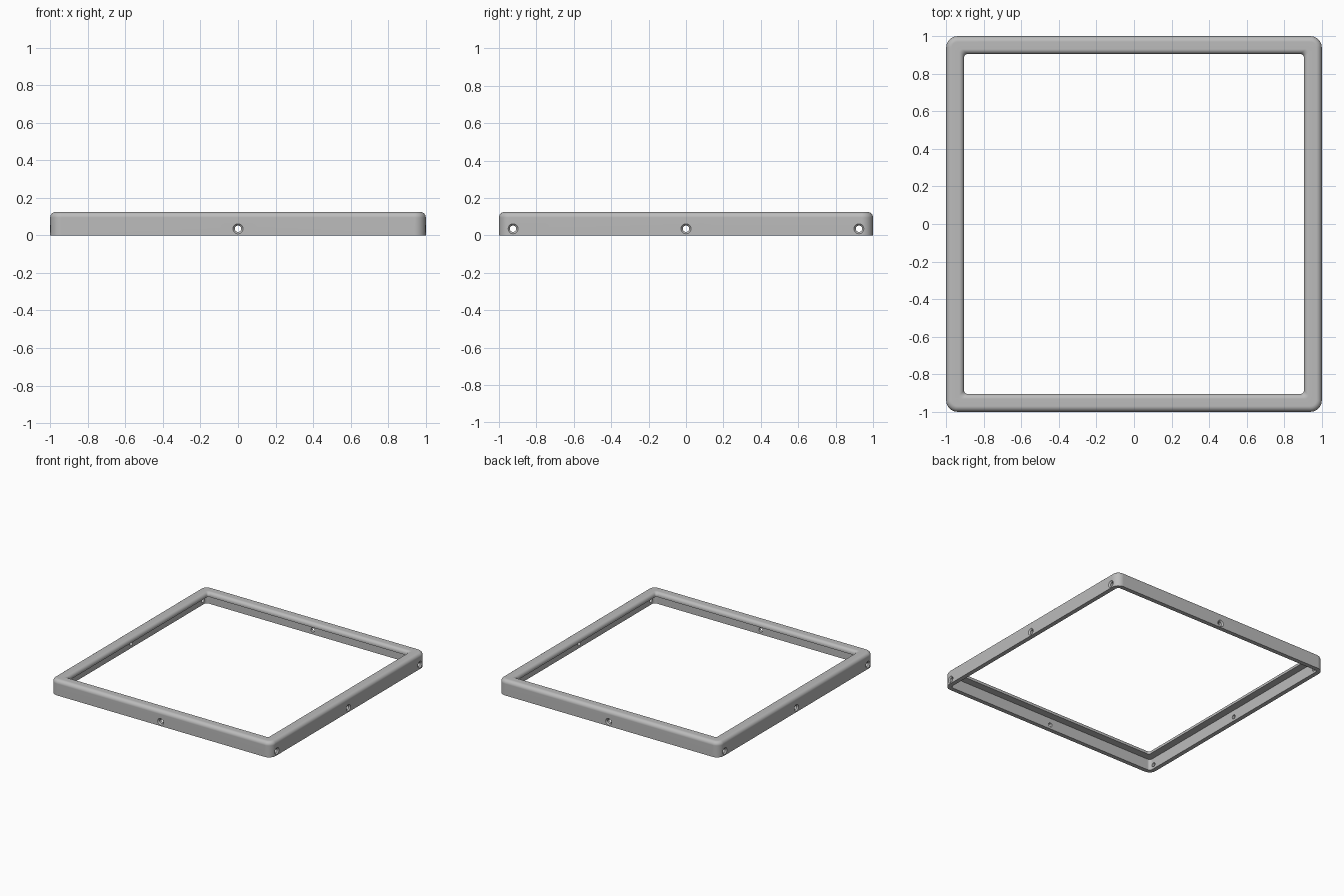
import bpy, bmesh
from math import pi, sin, cos
from mathutils import Matrix, Vector

cube = bpy.data.objects.get("Cube")
if cube:
    bpy.data.objects.remove(cube, do_unlink=True)

HALF, HEIGHT, WALL, LIP = 1.0, 0.125, 0.035, 0.095
CORNER, INNER_CORNER = 0.06, 0.018
HOLE_Z, HOLE_R, SINK_R, SINK_DEPTH = 0.035, 0.017, 0.027, 0.01


def arc(cx, cz, r, start, end, n=7):
    return [(cx + r * cos(start + (end - start) * i / n),
             cz + r * sin(start + (end - start) * i / n)) for i in range(n + 1)]


def new_object(name, bm):
    bmesh.ops.recalc_face_normals(bm, faces=bm.faces)
    mesh = bpy.data.meshes.new(name)
    bm.to_mesh(mesh)
    bm.free()
    obj = bpy.data.objects.new(name, mesh)
    bpy.context.collection.objects.link(obj)
    return obj


def bridge(bm, a, b):
    n = len(a)
    for i in range(n):
        bm.faces.new((a[i], a[(i + 1) % n], b[(i + 1) % n], b[i]))


def rounded_square(bm, inset, z):
    """One loop around the frame, offset inward from its outer edge."""
    r = max(CORNER - inset, INNER_CORNER)
    c = HALF - inset - r
    loop = []
    for k, (sx, sy) in enumerate([(1, 1), (-1, 1), (-1, -1), (1, -1)]):
        for x, y in arc(sx * c, sy * c, r, k * pi / 2, (k + 1) * pi / 2, 8):
            loop.append(bm.verts.new((x, y, z)))
    return loop


# L-shaped section: thin outer wall with a rounded lip on top
outer_r, inner_r = 0.03, 0.026
profile = [(0, 0)]
profile += arc(outer_r, HEIGHT - outer_r, outer_r, pi, pi / 2)
profile += arc(LIP - inner_r, HEIGHT - inner_r, inner_r, pi / 2, 0)
profile += [(LIP, HEIGHT - WALL), (WALL, HEIGHT - WALL), (WALL, 0)]

bm = bmesh.new()
loops = [rounded_square(bm, inset, z) for inset, z in profile]
for i, loop in enumerate(loops):
    bridge(bm, loop, loops[(i + 1) % len(loops)])
frame = new_object("frame", bm)

# Countersunk screw holes: three in each side wall, one in front and back
bm = bmesh.new()


def add_hole(angle, offset):
    turn = Matrix.Rotation(angle, 3, 'Z')
    # depth below the outer surface, radius
    steps = [(-0.01, SINK_R + 0.01), (SINK_DEPTH, HOLE_R), (WALL + 0.012, HOLE_R)]
    rings = []
    for depth, r in steps:
        rings.append([bm.verts.new(turn @ Vector((
            HALF - depth,
            offset + r * cos(2 * pi * i / 24),
            HOLE_Z + r * sin(2 * pi * i / 24)))) for i in range(24)])
    for a, b in zip(rings, rings[1:]):
        bridge(bm, a, b)
    bm.faces.new(rings[0])
    bm.faces.new(rings[-1])


for side in (0, pi):
    for offset in (-0.925, 0, 0.925):
        add_hole(side, offset)
for side in (pi / 2, -pi / 2):
    add_hole(side, 0)
cutter = new_object("hole_cutter", bm)
cutter.hide_render = True

bpy.ops.object.select_all(action='DESELECT')
bpy.context.view_layer.objects.active = frame
frame.select_set(True)
cut = frame.modifiers.new("screw_holes", 'BOOLEAN')
cut.operation = 'DIFFERENCE'
cut.solver = 'EXACT'
cut.object = cutter
bpy.ops.object.modifier_apply(modifier=cut.name)
bpy.data.objects.remove(cutter, do_unlink=True)

# Smooth roundings with crisp flat faces
bpy.ops.object.shade_smooth_by_angle(angle=pi / 6)
weighted = frame.modifiers.new("flat_face_normals", 'WEIGHTED_NORMAL')
weighted.keep_sharp = True

# Plain grey finish
grey = bpy.data.materials.new("grey")
grey.use_nodes = True
colour = (0.5, 0.5, 0.5, 1)
grey.diffuse_color = colour
grey.node_tree.nodes["Principled BSDF"].inputs["Base Color"].default_value = colour
frame.data.materials.clear()
frame.data.materials.append(grey)
